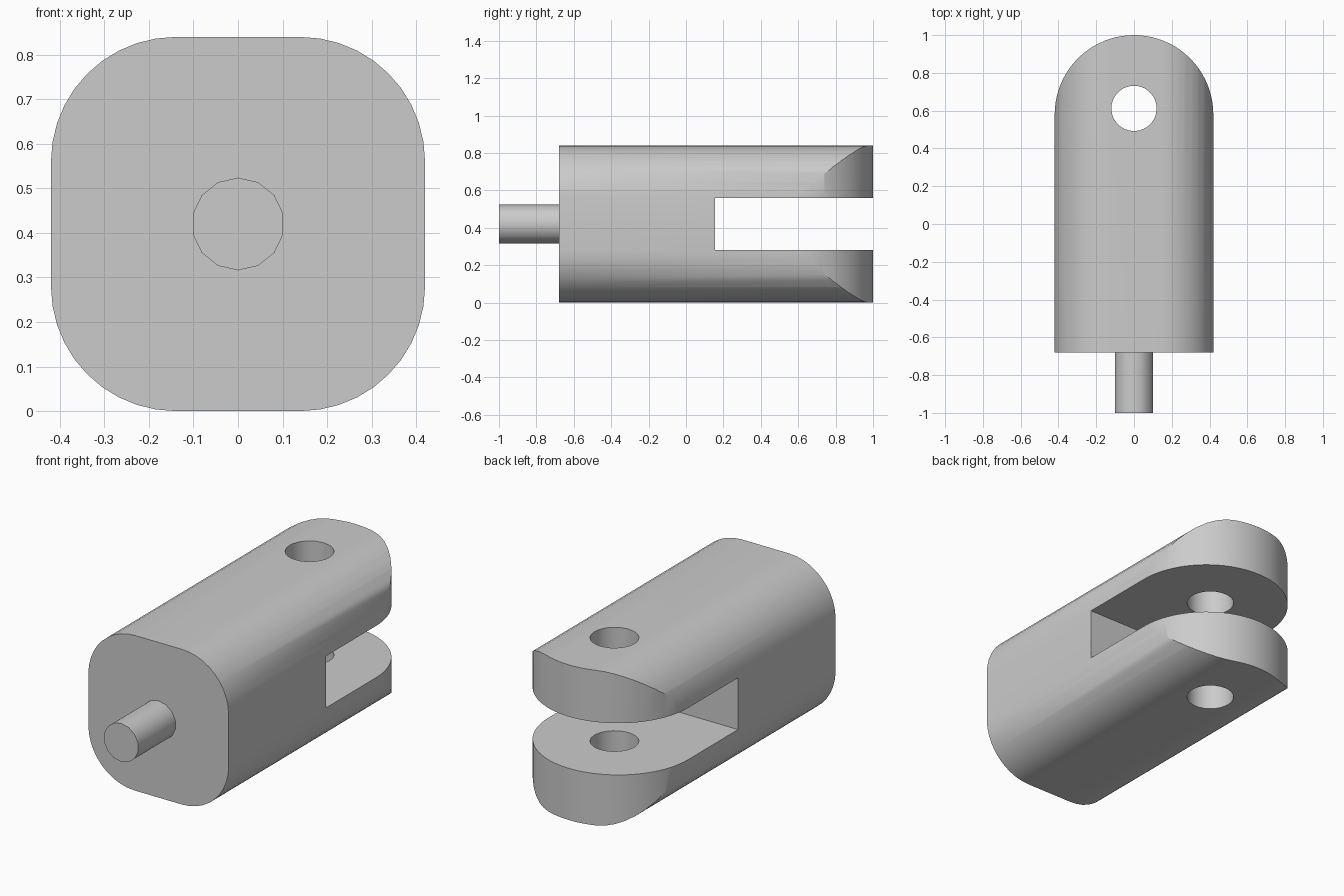
import bpy
import bmesh
from math import cos, sin, pi, radians
from mathutils import Matrix, Vector

cube = bpy.data.objects.get("Cube")
if cube:
    bpy.data.objects.remove(cube, do_unlink=True)

HALF = 0.42        # half the width and height of the body
CORNER = 0.28      # radius of the long edges
FRONT, BACK = -0.68, 1.0
EYE_Y = BACK - HALF

grey = bpy.data.materials.new("plain grey")
grey.use_nodes = True
colour = (0.6, 0.6, 0.6, 1)
grey.diffuse_color = colour
grey.node_tree.nodes["Principled BSDF"].inputs["Base Color"].default_value = colour


def arc(cx, cy, r, start, end, steps):
    """Points along an arc, angles in degrees."""
    angles = [radians(start + (end - start) * i / steps) for i in range(steps + 1)]
    return [(cx + r * cos(a), cy + r * sin(a)) for a in angles]


def prism(name, outline, direction):
    """Extrude a closed outline of 3D points."""
    bm = bmesh.new()
    face = bm.faces.new([bm.verts.new(p) for p in outline])
    result = bmesh.ops.extrude_face_region(bm, geom=[face])
    moved = [v for v in result["geom"] if isinstance(v, bmesh.types.BMVert)]
    bmesh.ops.translate(bm, verts=moved, vec=Vector(direction))
    bmesh.ops.recalc_face_normals(bm, faces=bm.faces)
    mesh = bpy.data.meshes.new(name)
    bm.to_mesh(mesh)
    bm.free()
    mesh.materials.append(grey)
    obj = bpy.data.objects.new(name, mesh)
    bpy.context.collection.objects.link(obj)
    return obj


def select(obj):
    bpy.ops.object.select_all(action="DESELECT")
    obj.select_set(True)
    bpy.context.view_layer.objects.active = obj


def carve(obj, cutter, operation):
    """Apply a boolean and discard the cutter."""
    cutter.hide_render = True
    mod = obj.modifiers.new(cutter.name, "BOOLEAN")
    mod.operation, mod.solver, mod.object = operation, "EXACT", cutter
    select(obj)
    bpy.ops.object.modifier_apply(modifier=mod.name)
    bpy.data.objects.remove(cutter, do_unlink=True)


# Clevis body: rounded square section running front to back
section = []
inner = HALF - CORNER
for i, (sx, sz) in enumerate([(1, 1), (-1, 1), (-1, -1), (1, -1)]):
    section += arc(sx * inner, HALF + sz * inner, CORNER, i * 90, i * 90 + 90, 10)
body = prism("clevis_body", [(x, FRONT, z) for x, z in section], (0, BACK + 0.1 - FRONT, 0))

# Rounded back end of the fork
plan = arc(0, EYE_Y, HALF, 0, 180, 40)
plan = [(HALF + 0.1, -0.9), (HALF + 0.1, EYE_Y)] + plan + [(-HALF - 0.1, EYE_Y), (-HALF - 0.1, -0.9)]
carve(body, prism("end_shape", [(x, y, -0.1) for x, y in plan], (0, 0, 1.1)), "INTERSECT")

# Slot between the two fork arms
slot = [(-0.6, 0.155, 0.28), (-0.6, 1.2, 0.28), (-0.6, 1.2, 0.56), (-0.6, 0.155, 0.56)]
carve(body, prism("slot_cutter", slot, (1.2, 0, 0)), "DIFFERENCE")

# Cross hole through both arms
hole = arc(0, 0.612, 0.12, 0, 360, 28)[:-1]
carve(body, prism("hole_cutter", [(x, y, -0.1) for x, y in hole], (0, 0, 1.1)), "DIFFERENCE")

# Front pin
circle = arc(0, HALF, 0.104, 90, 450, 14)[:-1]
pin = prism("front_pin", [(x, -1, z) for x, z in circle], (0, FRONT + 1, 0))

for obj in (body, pin):
    select(obj)
    bpy.ops.object.shade_smooth_by_angle(angle=radians(30))
